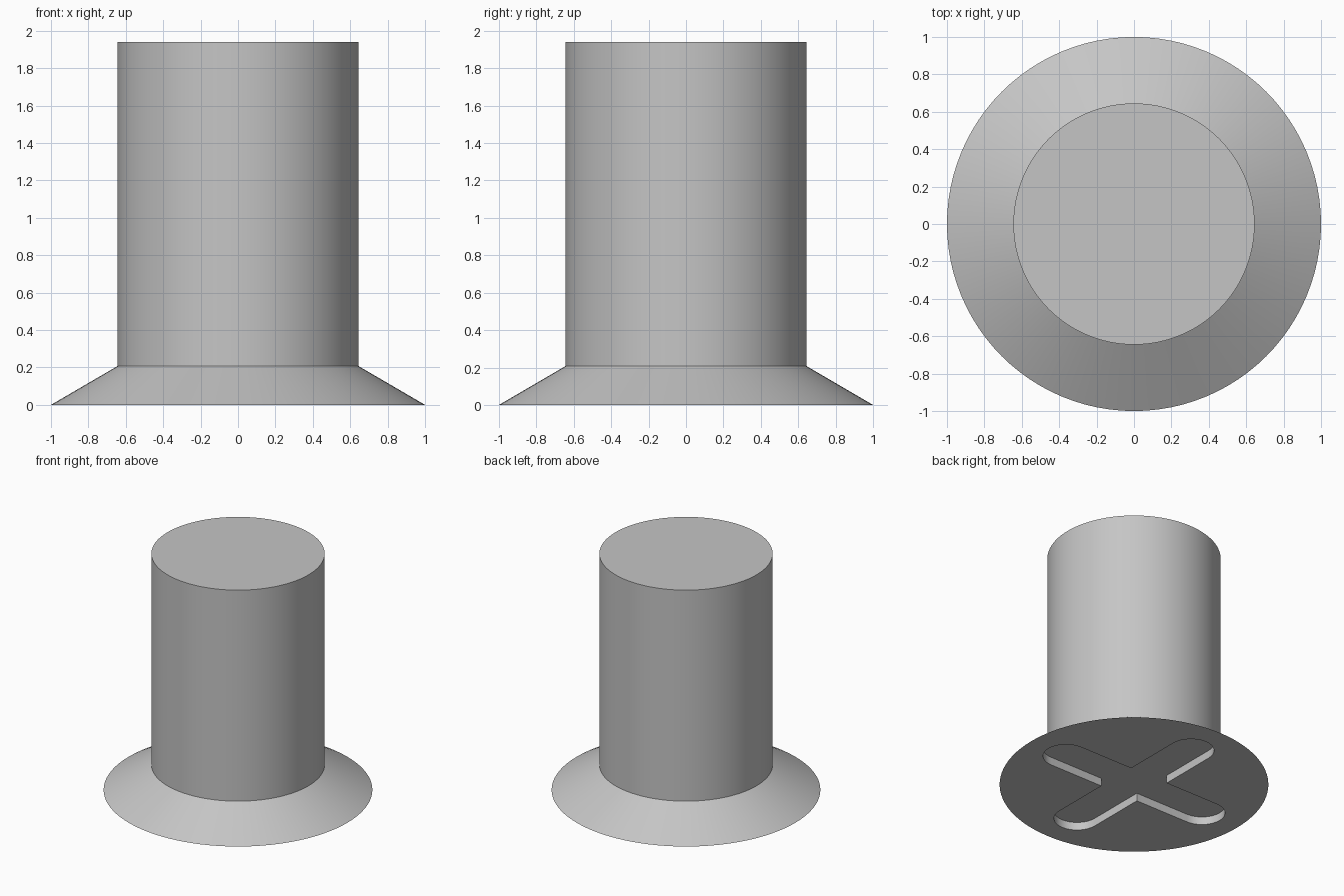
import bpy, bmesh
from math import sin, cos, pi, radians

if "Cube" in bpy.data.objects:
    bpy.data.objects.remove(bpy.data.objects["Cube"], do_unlink=True)

HEAD_R, BODY_R = 1.0, 0.645
HEAD_H, TOTAL_H = 0.207, 1.94
SLOT_HALF, SLOT_REACH, SLOT_DEPTH = 0.172, 0.66, 0.065
SEGMENTS = 96

grey = bpy.data.materials.new("light_grey")
grey.use_nodes = True
colour = (0.56, 0.56, 0.56, 1)
grey.diffuse_color = colour
grey.node_tree.nodes["Principled BSDF"].inputs["Base Color"].default_value = colour


def add_object(name, bm):
    bmesh.ops.recalc_face_normals(bm, faces=bm.faces)
    mesh = bpy.data.meshes.new(name)
    bm.to_mesh(mesh)
    bm.free()
    mesh.materials.append(grey)
    obj = bpy.data.objects.new(name, mesh)
    bpy.context.collection.objects.link(obj)
    return obj


# Fastener: flared head at the bottom, plain cylindrical body above
bm = bmesh.new()
rings = []
for radius, z in ((HEAD_R, 0), (BODY_R, HEAD_H), (BODY_R, TOTAL_H)):
    angles = [2 * pi * i / SEGMENTS for i in range(SEGMENTS)]
    rings.append([bm.verts.new((radius * cos(a), radius * sin(a), z)) for a in angles])
for low, high in zip(rings, rings[1:]):
    for i in range(SEGMENTS):
        j = (i + 1) % SEGMENTS
        bm.faces.new((low[i], low[j], high[j], high[i]))
bm.faces.new(rings[0])
bm.faces.new(rings[-1])
fastener = add_object("countersunk_fastener", bm)

# Cross recess cutter: four round-ended arms
bm = bmesh.new()
outline = []
for k in range(4):
    arm = [(SLOT_HALF, -SLOT_HALF)]
    for i in range(17):
        a = -pi / 2 + pi * i / 16
        arm.append((SLOT_REACH + SLOT_HALF * cos(a), SLOT_HALF * sin(a)))
    c, s = cos(k * pi / 2), sin(k * pi / 2)
    outline += [bm.verts.new((x * c - y * s, x * s + y * c, -0.1)) for x, y in arm]
base = bm.faces.new(outline)
side = bmesh.ops.extrude_face_region(bm, geom=[base])["geom"]
bmesh.ops.translate(bm, vec=(0, 0, SLOT_DEPTH + 0.1),
                    verts=[v for v in side if isinstance(v, bmesh.types.BMVert)])
cutter = add_object("cross_recess_cutter", bm)
cutter.hide_render = True

# Cut the recess into the underside of the head
cut = fastener.modifiers.new("cross_recess", "BOOLEAN")
cut.operation = "DIFFERENCE"
cut.solver = "EXACT"
cut.object = cutter
bpy.ops.object.select_all(action="DESELECT")
fastener.select_set(True)
bpy.context.view_layer.objects.active = fastener
bpy.ops.object.modifier_apply(modifier=cut.name)
bpy.data.objects.remove(cutter, do_unlink=True)
bpy.ops.object.shade_smooth_by_angle(angle=radians(25))
